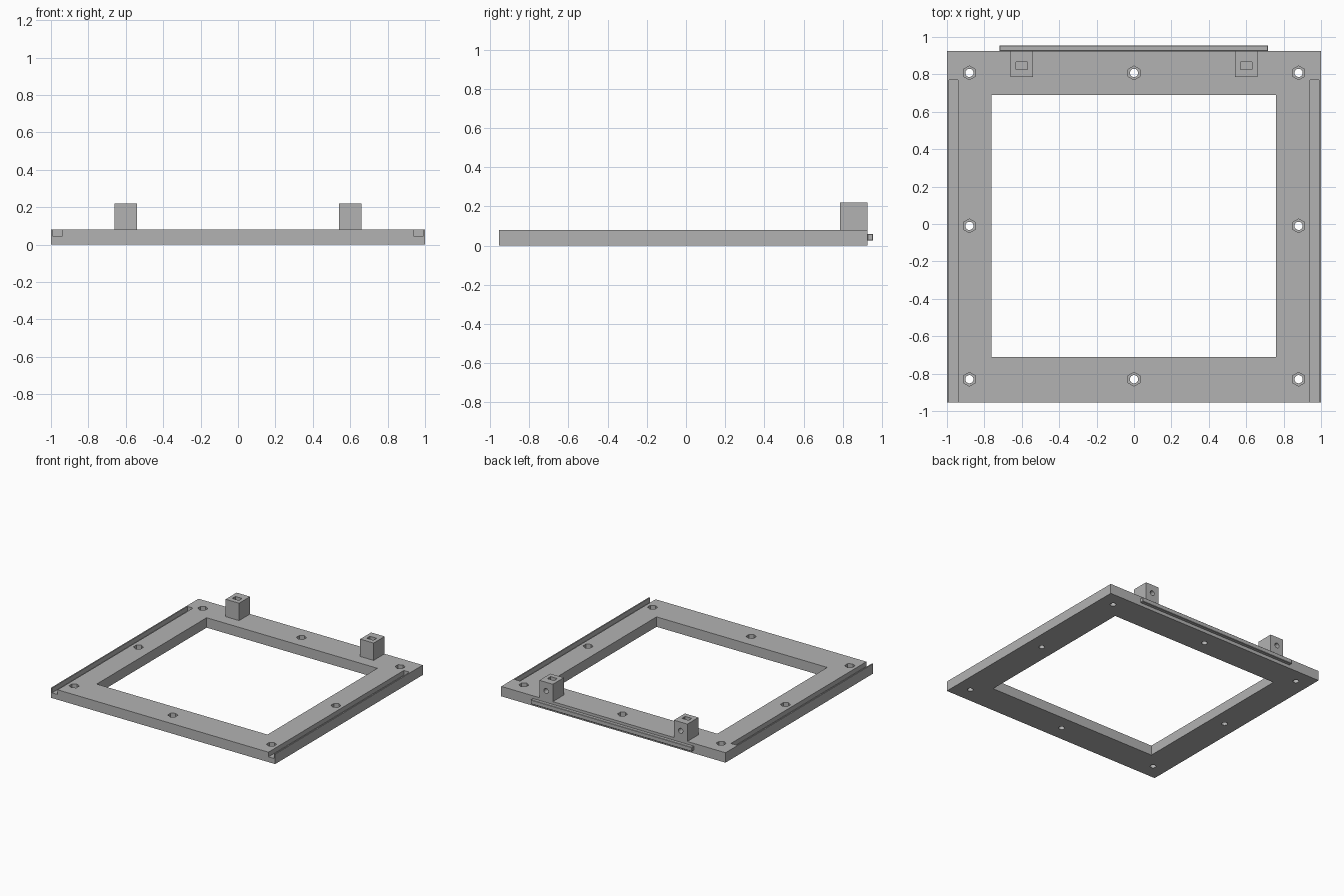
import bpy
import math

if "Cube" in bpy.data.objects:
    bpy.data.objects.remove(bpy.data.objects["Cube"])

grey = bpy.data.materials.new("plain_grey")
grey.diffuse_color = (0.45, 0.45, 0.45, 1)
grey.use_nodes = True
grey.node_tree.nodes["Principled BSDF"].inputs["Base Color"].default_value = grey.diffuse_color


def box(name, x0, x1, y0, y1, z0, z1):
    bpy.ops.mesh.primitive_cube_add(size=1)
    ob = bpy.context.object
    ob.name = name
    size = (x1 - x0, y1 - y0, z1 - z0)
    mid = ((x0 + x1) / 2, (y0 + y1) / 2, (z0 + z1) / 2)
    for v in ob.data.vertices:
        v.co = [v.co[i] * size[i] + mid[i] for i in range(3)]
    ob.data.materials.append(grey)
    return ob


def prism(name, sides, radius, depth, loc, rot=(0, 0, 0)):
    bpy.ops.mesh.primitive_cylinder_add(vertices=sides, radius=radius, depth=depth,
                                        location=loc, rotation=rot)
    ob = bpy.context.object
    ob.name = name
    ob.data.materials.append(grey)
    return ob


def cut(target, cutters):
    # Apply each cut, then discard its cutter
    for c in cutters:
        c.hide_render = True
        mod = target.modifiers.new("cut", 'BOOLEAN')
        mod.operation = 'DIFFERENCE'
        mod.solver = 'EXACT'
        mod.object = c
        bpy.context.view_layer.objects.active = target
        bpy.ops.object.modifier_apply(modifier=mod.name)
        bpy.data.objects.remove(c, do_unlink=True)


# Flat square frame with its window opening
frame = box("frame", -1, 1, -0.955, 0.925, 0, 0.08)
cutters = [box("opening_cutter", -0.763, 0.76, -0.71, 0.69, -0.1, 0.2)]

# Side channels, open at the front
for s in (-1, 1):
    a, b = sorted((s * 0.94, s * 0.99))
    cutters.append(box("channel_cutter", a, b, -1.1, 0.77, 0.042, 0.2))

# Screw holes with hexagonal nut recesses
for x in (-0.88, 0, 0.88):
    for y in (-0.83, -0.01, 0.808):
        if x == 0 and y == -0.01:
            continue
        cutters.append(prism("screw_cutter", 24, 0.022, 0.4, (x, y, 0)))
        cutters.append(prism("nut_cutter", 6, 0.037, 0.1, (x, y, 0.09)))
cut(frame, cutters)

# Upright blocks with a nut pocket and a screw hole from the back
for side, x in (("left", -0.6), ("right", 0.6)):
    block = box(side + "_block", x - 0.06, x + 0.06, 0.785, 0.925, 0.08, 0.22)
    cut(block, [
        box("pocket_cutter", x - 0.03, x + 0.03, 0.825, 0.866, 0.115, 0.3),
        prism("bolt_cutter", 24, 0.02, 0.2, (x, 0.95, 0.15), (math.pi / 2, 0, 0)),
    ])

# Slim rail along the back edge, with softened outer edges
rail = box("back_rail", -0.72, 0.717, 0.925, 0.955, 0.025, 0.06)
bev = rail.modifiers.new("chamfer", 'BEVEL')
bev.width = 0.003
bev.segments = 1
bpy.context.view_layer.objects.active = rail
bpy.ops.object.modifier_apply(modifier=bev.name)
